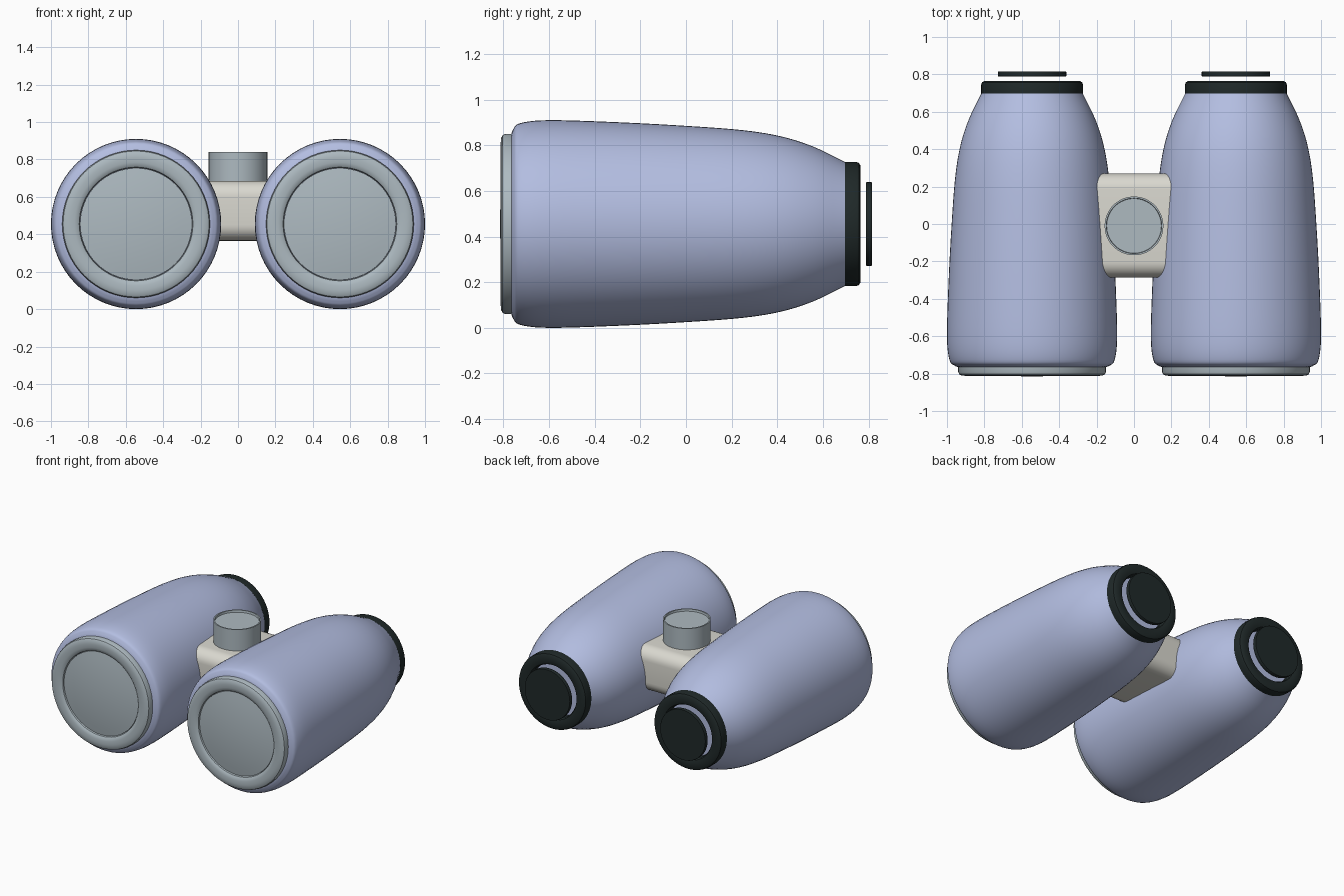
import bpy, bmesh, math
from mathutils import Matrix, Vector

cube = bpy.data.objects.get("Cube")
if cube:
    bpy.data.objects.remove(cube, do_unlink=True)


def material(name, rgb):
    m = bpy.data.materials.new(name)
    m.use_nodes = True
    colour = (*rgb, 1)
    m.diffuse_color = colour
    m.node_tree.nodes["Principled BSDF"].inputs["Base Color"].default_value = colour
    return m


lavender = material("lavender_shell", (0.45, 0.51, 0.75))
grey = material("blue_grey", (0.42, 0.49, 0.53))
cream = material("cream", (0.70, 0.69, 0.63))
rubber = material("dark_rubber", (0.014, 0.022, 0.022))


def finish(name, bm, mat, angle=35):
    bmesh.ops.remove_doubles(bm, verts=bm.verts, dist=1e-5)
    bmesh.ops.recalc_face_normals(bm, faces=bm.faces)
    mesh = bpy.data.meshes.new(name)
    bm.to_mesh(mesh)
    bm.free()
    mesh.materials.append(mat)
    ob = bpy.data.objects.new(name, mesh)
    bpy.context.collection.objects.link(ob)
    bpy.ops.object.select_all(action="DESELECT")
    ob.select_set(True)
    bpy.context.view_layer.objects.active = ob
    bpy.ops.object.shade_smooth_by_angle(angle=math.radians(angle))
    return ob


def smooth_path(points, steps=5):
    """Catmull-Rom curve through the profile points."""
    p = [Vector(q) for q in points]
    p = [2 * p[0] - p[1]] + p + [2 * p[-1] - p[-2]]
    out = []
    for a, b, c, d in zip(p, p[1:], p[2:], p[3:]):
        for i in range(steps):
            t = i / steps
            out.append(0.5 * (2 * b + (c - a) * t + (2 * a - 5 * b + 4 * c - d) * t**2
                              + (3 * b - a - 3 * c + d) * t**3))
    return [tuple(v) for v in out + [p[-2]]]


def lathe(name, profile, mat, origin, axis="Y", closed=False, sides=64):
    """Spin (position along axis, radius) pairs around an axis through origin."""
    bm = bmesh.new()
    pts = list(profile) + ([profile[0]] if closed else [])
    verts = [bm.verts.new((r, 0, h)) for h, r in pts]
    edges = [bm.edges.new(pair) for pair in zip(verts, verts[1:])]
    bmesh.ops.spin(bm, geom=verts + edges, cent=(0, 0, 0), axis=(0, 0, 1),
                   angle=math.tau, steps=sides, use_merge=True)
    turn = Matrix.Rotation(-math.pi / 2, 4, "X") if axis == "Y" else Matrix()
    bm.transform(Matrix.Translation(origin) @ turn)
    return finish(name, bm, mat)


shell = smooth_path([(-0.77, 0.375), (-0.757, 0.415), (-0.725, 0.442), (-0.6, 0.455),
                     (-0.3, 0.446), (0, 0.430), (0.25, 0.411), (0.42, 0.383),
                     (0.56, 0.338), (0.70, 0.270)])
rim = [(-0.75, 0.395), (-0.79, 0.395), (-0.803, 0.390), (-0.810, 0.377), (-0.812, 0.355),
       (-0.811, 0.330), (-0.807, 0.314), (-0.800, 0.304), (-0.785, 0.300), (-0.75, 0.300)]
lens = [(-0.75, 0.299), (-0.792, 0.299)] + [
    (-0.815 + 0.023 * (r / 0.299) ** 2, r) for r in (0.25, 0.2, 0.15, 0.1, 0.05, 0)]
cup = [(0.69, 0.190), (0.69, 0.266), (0.697, 0.272), (0.745, 0.272), (0.757, 0.268),
       (0.765, 0.255), (0.765, 0.215), (0.760, 0.197), (0.748, 0.190)]
eyepiece = [(0.788, 0), (0.788, 0.181), (0.791, 0.183), (0.812, 0.183), (0.815, 0.181), (0.815, 0)]

# Two barrels with objective lenses and eyecups
for side, sx in (("left", 1), ("right", -1)):
    centre = (sx * 0.545, 0, 0.455)
    lathe(side + "_barrel", [(-0.77, 0)] + shell + [(0.70, 0)], lavender, centre)
    lathe(side + "_lens_rim", rim, grey, centre, closed=True)
    lathe(side + "_lens", lens, grey, centre)
    lathe(side + "_eyecup", cup, rubber, centre, closed=True)
    lathe(side + "_eyepiece", eyepiece, rubber, centre)

# Bridge with rounded edges running between the barrels
bm = bmesh.new()
bmesh.ops.create_cube(bm, size=1)
bm.transform(Matrix.Translation((0, -0.008, 0.525)) @ Matrix.Diagonal((0.5, 0.556, 0.32, 1)))
long_edges = [e for e in bm.edges if abs(e.verts[0].co.x - e.verts[1].co.x) > 0.1]
bmesh.ops.bevel(bm, geom=long_edges, offset=0.085, segments=8, profile=0.5, affect="EDGES")
finish("bridge", bm, cream)

# Focus knob with a shallow dished top
knob = [(0.66, 0), (0.66, 0.157), (0.84, 0.157), (0.84, 0.148), (0.825, 0.146), (0.825, 0)]
lathe("focus_knob", knob, grey, (0, -0.01, 0), axis="Z")
